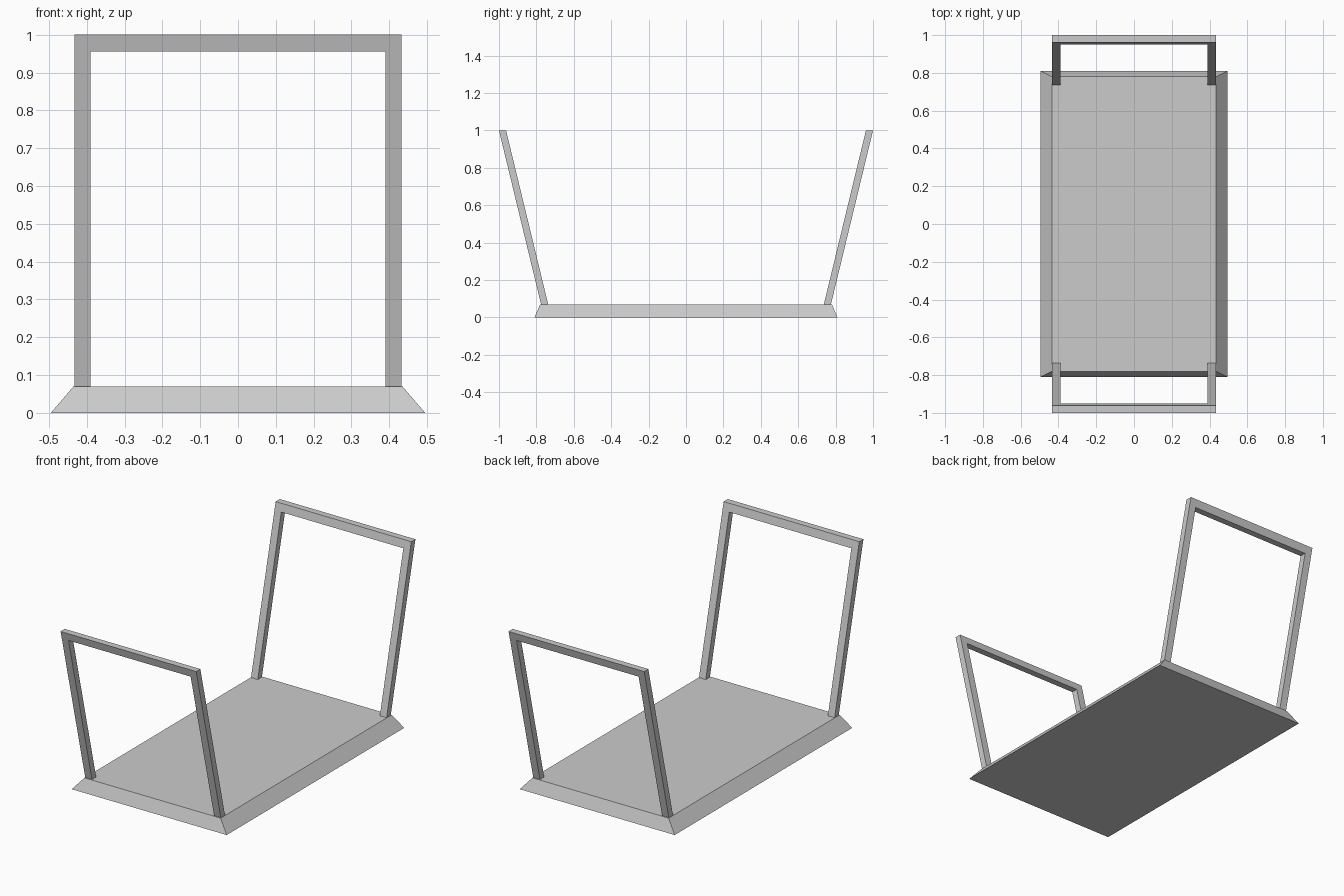
import bpy, bmesh

if "Cube" in bpy.data.objects:
    bpy.data.objects.remove(bpy.data.objects["Cube"])

BASE_H = 0.07


def mesh_object(name, bm):
    bmesh.ops.recalc_face_normals(bm, faces=bm.faces)
    me = bpy.data.meshes.new(name)
    bm.to_mesh(me)
    bm.free()
    ob = bpy.data.objects.new(name, me)
    bpy.context.collection.objects.link(ob)
    return ob


def loft(name, ring_a, ring_b):
    """Closed solid between two matching outlines."""
    bm = bmesh.new()
    a = [bm.verts.new(p) for p in ring_a]
    b = [bm.verts.new(p) for p in ring_b]
    bm.faces.new(a)
    bm.faces.new(b)
    n = len(a)
    for i in range(n):
        j = (i + 1) % n
        bm.faces.new((a[i], a[j], b[j], b[i]))
    return mesh_object(name, bm)


def rectangle(x, y, z):
    return [(-x, -y, z), (x, -y, z), (x, y, z), (-x, y, z)]


# Base slab with sloping edges
loft("base", rectangle(0.495, 0.81, 0), rectangle(0.435, 0.78, BASE_H))

# Outline of an end frame: two legs joined by a top bar
XO, XI, TOP, UNDER = 0.433, 0.39, 1.0, 0.955
outline = [(-XO, BASE_H), (-XO, TOP), (XO, TOP), (XO, BASE_H),
           (XI, BASE_H), (XI, UNDER), (-XI, UNDER), (-XI, BASE_H)]


def leaning(side, inset):
    """Outline sheared so the frame leans outward with height."""
    slope = (1.0 - 0.775) / (TOP - BASE_H)
    return [(x, side * (1.0 - inset - slope * (TOP - z)), z) for x, z in outline]


# End frames, front and back
for name, side in (("front_frame", -1), ("back_frame", 1)):
    loft(name, leaning(side, 0.0), leaning(side, 0.038))
